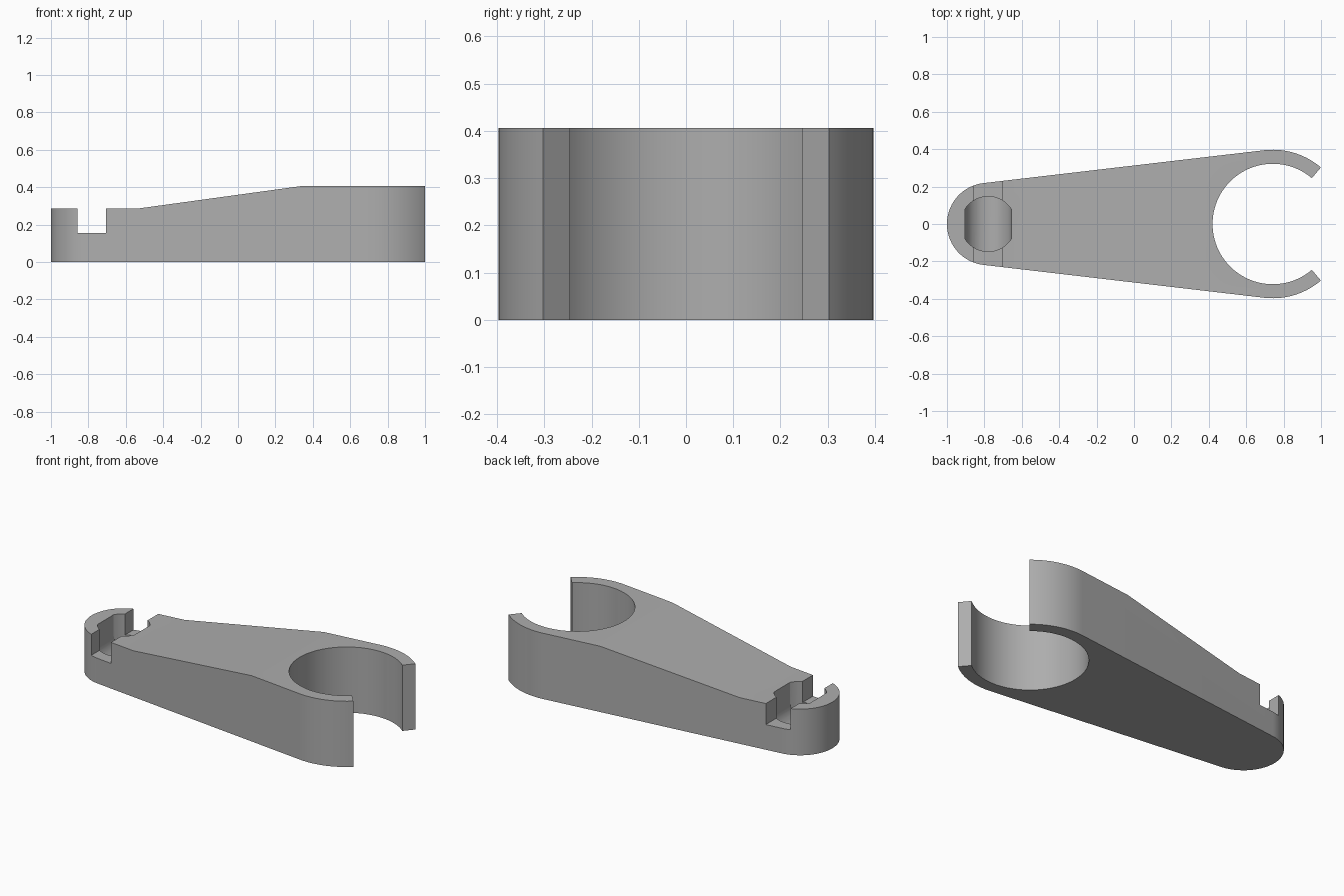
import bpy, bmesh, math
from mathutils import Vector

cube = bpy.data.objects.get("Cube")
if cube:
    bpy.data.objects.remove(cube, do_unlink=True)

BIG_X, BIG_R, BORE_R = 0.742, 0.397, 0.322
END_X, END_R = -0.78, 0.22
HEIGHT, LOW = 0.406, 0.285

grey = bpy.data.materials.new("grey plastic")
grey.use_nodes = True
colour = (0.42, 0.42, 0.42, 1)
grey.diffuse_color = colour
grey.node_tree.nodes["Principled BSDF"].inputs["Base Color"].default_value = colour


def arc(cx, cy, r, start, end, n):
    steps = [math.radians(start + (end - start) * i / n) for i in range(n + 1)]
    return [(cx + r * math.cos(a), cy + r * math.sin(a)) for a in steps]


def prism(name, points, low, high, along="z"):
    """Extrude a flat profile along z, or an x-z profile along y."""
    bm = bmesh.new()
    place = (lambda p: (p[0], p[1], low)) if along == "z" else (lambda p: (p[0], low, p[1]))
    face = bm.faces.new([bm.verts.new(place(p)) for p in points])
    moved = bmesh.ops.extrude_face_region(bm, geom=[face])["geom"]
    shift = Vector((0, 0, high - low)) if along == "z" else Vector((0, high - low, 0))
    bmesh.ops.translate(bm, vec=shift, verts=[v for v in moved if isinstance(v, bmesh.types.BMVert)])
    bmesh.ops.recalc_face_normals(bm, faces=bm.faces)
    mesh = bpy.data.meshes.new(name)
    bm.to_mesh(mesh)
    bm.free()
    mesh.materials.append(grey)
    obj = bpy.data.objects.new(name, mesh)
    bpy.context.collection.objects.link(obj)
    return obj


def combine(target, cutter, operation):
    mod = target.modifiers.new(operation.lower(), "BOOLEAN")
    mod.operation, mod.solver, mod.object = operation, "EXACT", cutter
    bpy.context.view_layer.objects.active = target
    bpy.ops.object.modifier_apply(modifier=mod.name)
    bpy.data.objects.remove(cutter, do_unlink=True)


# Arm outline: rounded end, tangent sides and open clamp ring
tangent = math.degrees(math.acos((END_R - BIG_R) / (BIG_X - END_X)))
gap = 49.6
outline = (arc(BIG_X, 0, BIG_R, gap, tangent, 20)
           + arc(END_X, 0, END_R, tangent, 360 - tangent, 48)
           + arc(BIG_X, 0, BIG_R, 360 - tangent, 360 - gap, 20)
           + arc(BIG_X, 0, BORE_R, 360 - gap, gap, 80))
arm = prism("clamp_arm", outline, 0, HEIGHT)

# Sloped top
slope = [(-1.2, LOW), (-0.54, LOW), (0.34, HEIGHT), (0.34, 0.6), (-1.2, 0.6)]
combine(arm, prism("slope_cutter", slope, -1, 1, "y"), "DIFFERENCE")

# Cross slot through the small end
slot = [(-0.858, 0.155), (-0.706, 0.155), (-0.706, 0.6), (-0.858, 0.6)]
combine(arm, prism("slot_cutter", slot, -1, 1, "y"), "DIFFERENCE")

# Round-bottomed pocket with rounded sides
u_shape = arc(END_X, 0.155, 0.124, 180, 360, 32) + [(END_X + 0.124, 0.6), (END_X - 0.124, 0.6)]
pocket = prism("pocket_cutter", u_shape, -0.5, 0.5, "y")
combine(pocket, prism("pocket_round", arc(END_X, 0, 0.147, 0, 354, 59), -0.1, 0.7), "INTERSECT")
combine(arm, pocket, "DIFFERENCE")

# Smooth curved walls, sharp edges
bpy.ops.object.select_all(action="DESELECT")
arm.select_set(True)
bpy.context.view_layer.objects.active = arm
bpy.ops.object.shade_smooth_by_angle(angle=math.radians(25))
